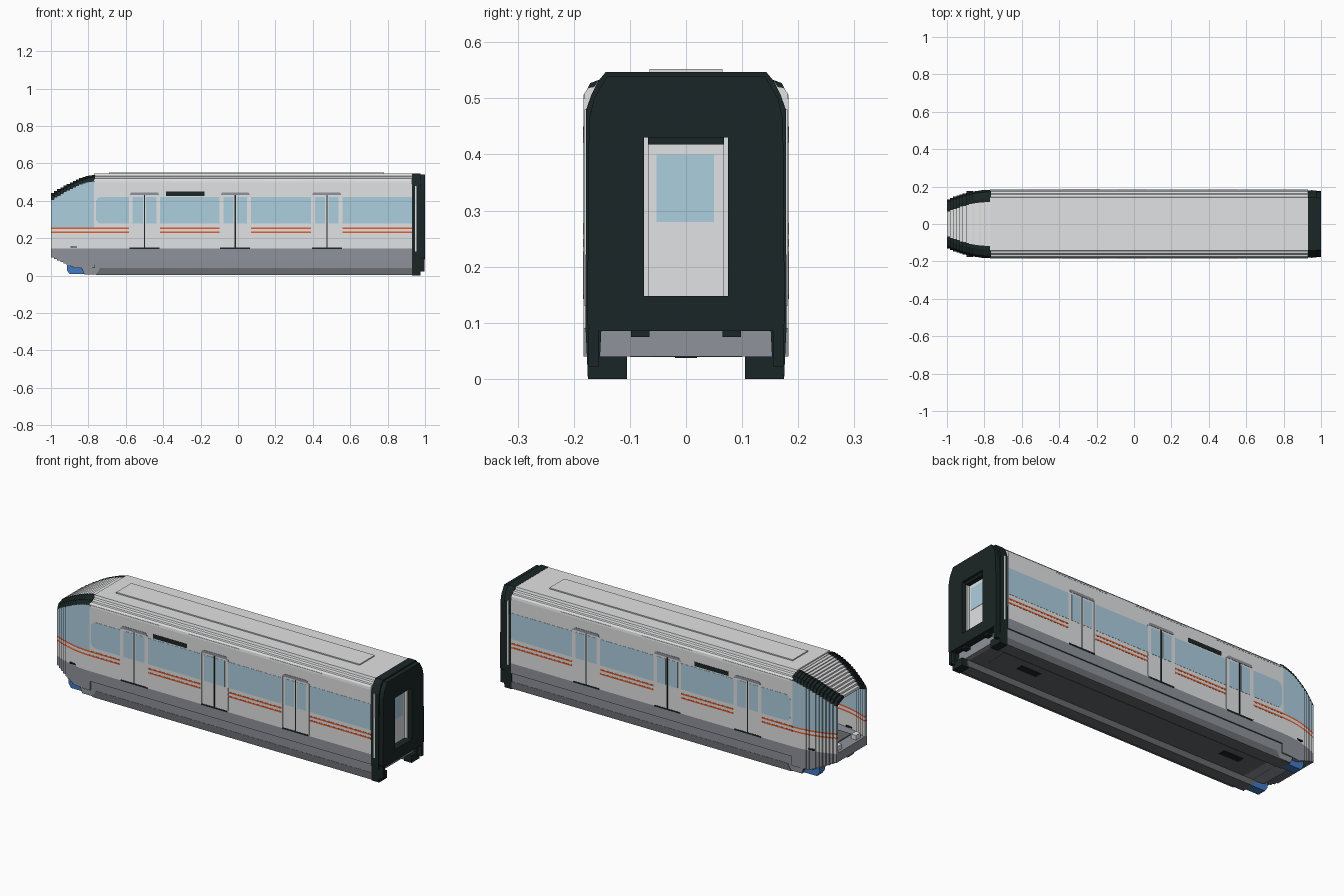
import bpy, bmesh, math

if "Cube" in bpy.data.objects:
    bpy.data.objects.remove(bpy.data.objects["Cube"])

def material(name, rgb):
    m = bpy.data.materials.new(name)
    m.diffuse_color = (*rgb, 1)
    m.use_nodes = True
    m.node_tree.nodes["Principled BSDF"].inputs["Base Color"].default_value = m.diffuse_color
    return m

LIGHT = material("light grey", (0.755, 0.76, 0.77))
WHITE = material("off white", (0.92, 0.92, 0.92))
GREY = material("skirt grey", (0.275, 0.29, 0.325))
MID = material("rail grey", (0.15, 0.155, 0.17))
UNDER = material("underside grey", (0.13, 0.138, 0.147))
DARK = material("near black green", (0.011, 0.019, 0.019))
GLASS = material("glass blue", (0.42, 0.62, 0.74))
ORANGE = material("stripe orange", (0.8, 0.11, 0.025))
BLUE = material("bracket blue", (0.055, 0.19, 0.55))

def add_prism(bm, pts, axis, a, b, slot=0):
    """Extrude a 2D outline along x (points are y,z) or along y (points are x,z)."""
    def place(p, t):
        return (t, p[0], p[1]) if axis == 'x' else (p[0], t, p[1])
    lo = [bm.verts.new(place(p, a)) for p in pts]
    hi = [bm.verts.new(place(p, b)) for p in pts]
    faces = [bm.faces.new(lo), bm.faces.new(hi)]
    for i in range(len(pts)):
        j = (i + 1) % len(pts)
        faces.append(bm.faces.new((lo[i], lo[j], hi[j], hi[i])))
    for f in faces:
        f.material_index = slot

def finish(name, bm, mats, rule=None):
    bmesh.ops.recalc_face_normals(bm, faces=bm.faces)
    if rule:
        for f in bm.faces:
            f.material_index = rule(f)
    me = bpy.data.meshes.new(name)
    bm.to_mesh(me)
    bm.free()
    for m in mats:
        me.materials.append(m)
    ob = bpy.data.objects.new(name, me)
    bpy.context.collection.objects.link(ob)
    return ob

def prism(name, pts, axis, a, b, mat):
    bm = bmesh.new()
    add_prism(bm, pts, axis, a, b)
    return finish(name, bm, [mat])

def rect(u0, u1, v0, v1):
    return [(u0, v0), (u1, v0), (u1, v1), (u0, v1)]

def box(name, x0, x1, y0, y1, z0, z1, mat):
    return prism(name, rect(y0, y1, z0, z1), 'x', x0, x1, mat)

def rounded(u0, u1, v0, v1, r, corners):
    """Rectangle with chosen corners rounded, in order bl, br, tr, tl."""
    pts = []
    for i, (cu, cv) in enumerate(rect(u0, u1, v0, v1)):
        if i not in corners:
            pts.append((cu, cv))
            continue
        ou = cu + (r if i in (0, 3) else -r)
        ov = cv + (r if i in (0, 1) else -r)
        for k in range(5):
            a = math.pi * (1 + i / 2 + k / 8)
            pts.append((ou + r * math.cos(a), ov + r * math.sin(a)))
    return pts

def both(name, pts, y0, y1, mat):
    """Same side part on the left and right of the car."""
    for s, tag in ((-1, "_right"), (1, "_left")):
        prism(name + tag, pts, 'y', s * y0, s * y1, mat)

# --- Car body: one extruded section with stepped roof shoulders
half = [(0.174, 0.04), (0.175, 0.09), (0.1825, 0.09), (0.1825, 0.145), (0.1825, 0.497),
        (0.1805, 0.51), (0.174, 0.519), (0.163, 0.521), (0.158, 0.53), (0.145, 0.533), (0.141, 0.546)]
section = half + [(-y, z) for y, z in reversed(half)]
bm = bmesh.new()
add_prism(bm, section, 'x', -0.77, 0.93)
def body_rule(f):
    if f.normal.z < -0.9:
        return 2
    return 1 if f.calc_center_median().z < 0.146 else 0
finish("car_body", bm, [LIGHT, GREY, UNDER], body_rule)
box("roof_panel", -0.69, 0.78, -0.065, 0.065, 0.54, 0.552, LIGHT)
for i, (x0, x1) in enumerate(((-0.76, -0.35), (-0.17, 0.14), (0.32, 0.63))):
    both(f"gutter_{i}", rect(x0, x1, 0.503, 0.507), 0.17, 0.1825, LIGHT)

# --- Side windows, stripes and doors
W = 0.1825
doors = (-0.5, -0.015, 0.475)
edges = [-0.76] + [e for d in doors for e in (d - 0.08, d + 0.08)] + [0.93]
for i in range(4):
    x0, x1 = edges[2 * i], edges[2 * i + 1]
    both(f"window_{i}", rounded(x0, x1, 0.278, 0.42, 0.03, (0, 3) if i == 0 else ()),
         W - 0.004, W + 0.001, GLASS)
    for j, z in enumerate((0.227, 0.249)):
        both(f"stripe_{i}_{j}", rect(x0 - (0.01 if i == 0 else 0), x1, z, z + 0.008),
             W - 0.004, W + 0.001, ORANGE)
for i, d in enumerate(doors):
    for k in (-1, 1):
        both(f"door_post_{i}_{k}", rect(d + k * 0.08 - 0.004, d + k * 0.08 + 0.004, 0.15, 0.43),
             W - 0.004, W + 0.0015, LIGHT)
        c = d + k * 0.036
        both(f"door_window_{i}_{k}", rect(c - 0.027, c + 0.027, 0.278, 0.42),
             W - 0.004, W + 0.001, GLASS)
    both(f"door_header_{i}", rounded(d - 0.077, d + 0.077, 0.43, 0.445, 0.012, (2, 3)),
         W - 0.004, W + 0.0015, GREY)
    both(f"door_seam_{i}", rect(d - 0.003, d + 0.003, 0.15, 0.43), W - 0.004, W + 0.0012, DARK)
    both(f"door_sill_{i}", rect(d - 0.08, d + 0.08, 0.142, 0.15), W - 0.004, W + 0.0015, DARK)
both("destination_sign", rect(-0.385, -0.18, 0.427, 0.45), W - 0.004, W + 0.0015, DARK)

# --- Underframe: side rails, centre channel and small fittings
for s, tag in ((-1, "_right"), (1, "_left")):
    prism("skirt_rail" + tag, [(-0.82, 0.006), (0.94, 0.006), (0.94, 0.045), (-0.84, 0.045)],
          'y', s * 0.105, s * 0.171, UNDER)
    prism("skirt_plate" + tag, [(-0.76, 0.004), (0.93, 0.004), (0.93, 0.042), (-0.735, 0.042)],
          'y', s * 0.165, s * 0.1752, MID)
    prism("skirt_nose" + tag, [(-0.82, 0.008), (-0.74, 0.008), (-0.74, 0.06), (-0.84, 0.06)],
          'y', s * 0.15, s * 0.174, GREY)
box("underframe_channel", -0.72, 0.85, -0.06, 0.06, 0.039, 0.05, UNDER)
for i, x in enumerate((-0.6, 0.65)):
    box(f"underframe_hatch_{i}", x - 0.06, x + 0.06, -0.02, 0.02, 0.0375, 0.045, DARK)

# --- Stepped nose: hollow slices that narrow and drop toward the front
N = 14
X0, X1 = -1.0, -0.765
bm = bmesh.new()
T = 0.014
for i in range(N):
    a = X0 + (X1 - X0) * i / N
    b = X0 + (X1 - X0) * (i + 1) / N
    t = (i + 0.5) / N
    w = 0.128 + 0.0545 * (1 - (1 - t) ** 2)
    zt = 0.435 + 0.105 * (1 - (1 - t) ** 1.5)
    zb = max(0.04, 0.1 - 0.11 * t)
    e = w - 0.065
    # solid lower fascia and cab floor
    add_prism(bm, rect(-w, w, zb, 0.145), 'x', a, b, 1)
    for s in (-1, 1):
        bands = ((0.145, 0.227, 0), (0.227, 0.235, 3), (0.235, 0.249, 0),
                 (0.249, 0.257, 3), (0.257, zt - 0.035, 2))
        for z0, z1, slot in bands:
            add_prism(bm, rect(s * (w - T), s * w, z0, z1), 'x', a, b, slot)
        # dark windscreen shoulder
        add_prism(bm, [(s * w, zt - 0.035), (s * (w - 0.012), zt - 0.012),
                       (s * (w - 0.045), zt), (s * e, zt), (s * e, zt - T),
                       (s * (w - T), zt - 0.035)], 'x', a, b, 4)
    # alternating pale roof treads
    add_prism(bm, rect(-e, e, zt - T, zt), 'x', a, b, 5 if i % 2 else 0)
finish("stepped_nose", bm, [LIGHT, GREY, GLASS, ORANGE, DARK, WHITE])

# --- Cab interior and front fittings
box("cab_floor_mat", -0.93, -0.8, -0.1, 0.1, 0.14, 0.15, UNDER)
box("nose_under_panel", -0.89, -0.82, -0.1, 0.1, 0.039, 0.06, GREY)
for s, tag in ((-1, "_right"), (1, "_left")):
    box("front_lamp" + tag, -0.985, -0.955, s * 0.06, s * 0.1, 0.14, 0.17, WHITE)
    prism("front_bracket" + tag, [(-0.915, 0.03), (-0.9, 0.008), (-0.82, 0.008), (-0.82, 0.06),
                                  (-0.915, 0.07)], 'y', s * 0.108, s * 0.156, BLUE)
    prism("front_handle" + tag, rect(-0.895, -0.86, 0.15, 0.157), 'y', s * 0.15, s * 0.176, DARK)

# --- Rear gangway end: dark frame around a recessed door
for s, tag in ((-1, "_right"), (1, "_left")):
    side = [(0.075, 0.085), (0.17, 0.085), (0.176, 0.1), (0.173, 0.46), (0.164, 0.5),
            (0.14, 0.54), (0.075, 0.54)]
    prism("end_frame" + tag, [(s * y, z) for y, z in side], 'x', 0.96, 1.0, DARK)
    inner = [(0.155, 0.005), (0.175, 0.005), (0.179, 0.09), (0.178, 0.48), (0.168, 0.508),
             (0.157, 0.53), (0.143, 0.547), (0.0, 0.547), (0.0, 0.5), (0.13, 0.5)]
    prism("end_collar" + tag, [(s * y, z) for y, z in inner], 'x', 0.93, 0.975, DARK)
    box("end_light_strip" + tag, 0.946, 0.954, s * 0.15, s * 0.181, 0.13, 0.48, LIGHT)
    box("end_leg" + tag, 0.95, 0.998, s * 0.156, s * 0.174, 0.022, 0.09, DARK)
    box("end_foot" + tag, 0.93, 0.975, s * 0.105, s * 0.175, 0.0, 0.04, DARK)
    box("end_tab" + tag, 0.95, 0.985, s * 0.065, s * 0.098, 0.075, 0.09, DARK)
    box("end_marker" + tag, 0.95, 0.957, s * 0.152, s * 0.156, 0.04, 0.07, BLUE)
    box("end_door_jamb" + tag, 0.955, 0.975, s * 0.067, s * 0.076, 0.148, 0.43, LIGHT)
box("end_frame_top", 0.96, 1.0, -0.075, 0.075, 0.43, 0.54, DARK)
box("end_frame_bottom", 0.96, 1.0, -0.075, 0.075, 0.085, 0.148, DARK)
box("end_door_header", 0.95, 0.985, -0.068, 0.068, 0.418, 0.432, DARK)
box("end_panel", 0.925, 0.955, -0.155, 0.155, 0.04, 0.09, GREY)
box("end_door", 0.925, 0.96, -0.068, 0.068, 0.148, 0.42, LIGHT)
box("end_door_window", 0.955, 0.962, -0.053, 0.05, 0.28, 0.40, GLASS)
